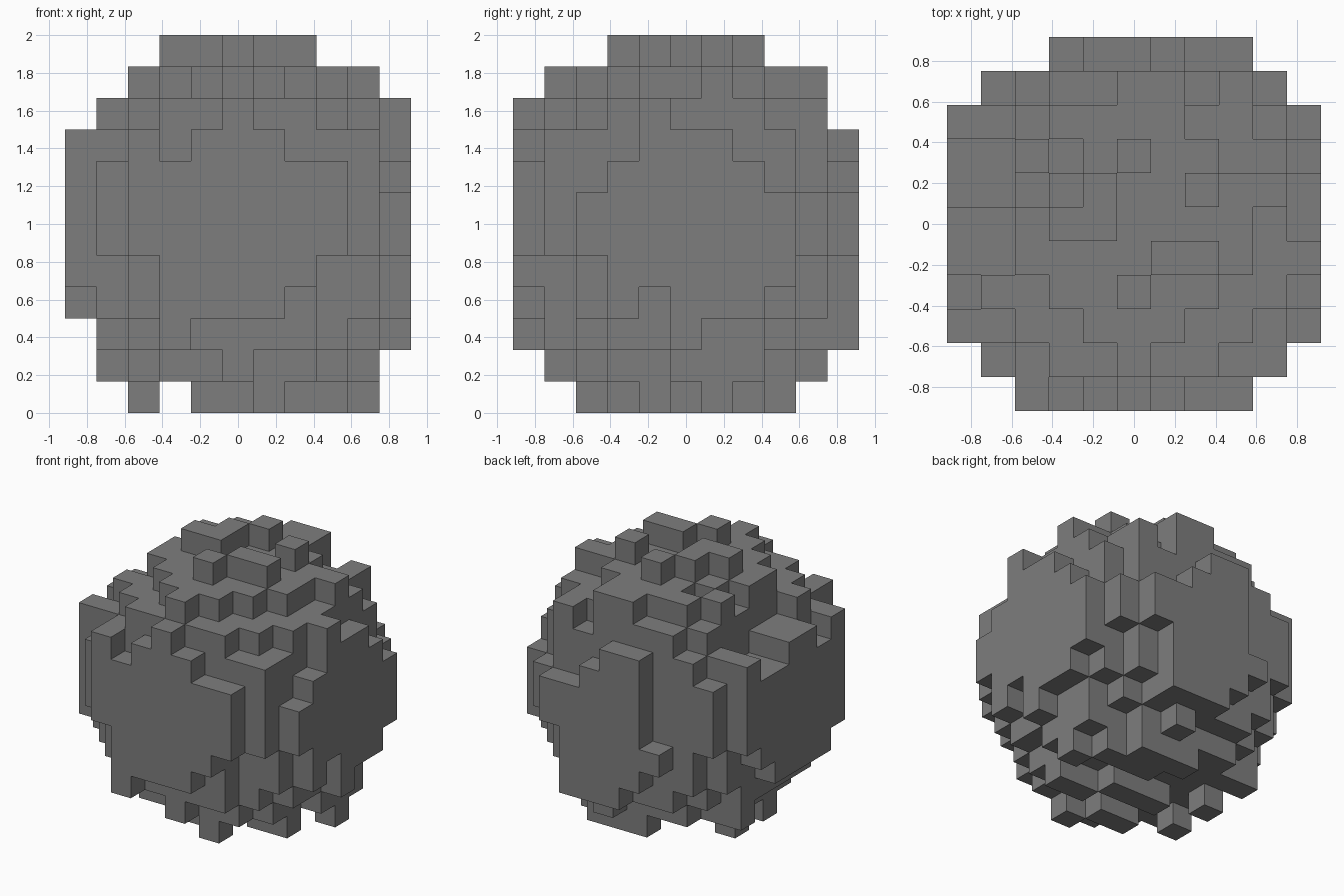
import bpy
import bmesh
from mathutils import Vector

cube = bpy.data.objects.get("Cube")
if cube:
    bpy.data.objects.remove(cube, do_unlink=True)

CELL = 1 / 6
MIDDLE = Vector((5, 5, 5.5))
cells = set()


def block(xs, ys, zs):
    """Cells of a block; each range is one index or an inclusive pair."""
    span = lambda r: range(r, r + 1) if isinstance(r, int) else range(r[0], r[1] + 1)
    return {(x, y, z) for x in span(xs) for y in span(ys) for z in span(zs)}


def fill(xs, ys, zs):
    cells.update(block(xs, ys, zs))


def carve(xs, ys, zs):
    cells.difference_update(block(xs, ys, zs))


# Round core
for cell in block((1, 9), (1, 9), (1, 9)):
    if (Vector(cell) - MIDDLE).length_squared < 33.5:
        cells.add(cell)

# Notches in the shoulders and the lower front edge
carve(1, (4, 8), 9)
carve(1, (6, 7), 8)
carve(7, 9, 9)
carve(8, 1, (3, 4))

# Front layer
for across, height in [
        ((2, 8), (5, 7)), (2, 8), ((4, 6), 8), (5, 9),
        ((3, 7), 4), ((3, 6), 3), (3, 2)]:
    fill(across, 0, height)

# Left layer
for across, height in [
        ((2, 8), (5, 6)), ((3, 7), 7), ((4, 6), 8), (4, 9),
        ((3, 8), 4), (3, 3), ((5, 7), 3), (5, 2)]:
    fill(10, across, height)

# Back layer
for across, height in [
        ((4, 8), (5, 6)), ((4, 6), 7), ((4, 5), 8),
        ((3, 7), 4), ((4, 7), 3), ((5, 7), 2)]:
    fill(across, 10, height)

# Right layer
for across, height in [
        ((2, 8), (5, 7)), (2, 8), ((4, 5), 8), (8, 8),
        ((2, 7), 4), ((3, 6), 3)]:
    fill(0, across, height)

# Corner columns
fill(9, 1, (5, 8))
fill(1, 9, (5, 7))
fill(9, 9, (5, 6))
fill(1, 1, (5, 7))
fill(2, 9, 8)
fill(8, 9, (8, 9))

# Upper plateau
for xs, ys in [
        (5, 1), ((4, 6), 2), ((3, 7), 3), ((2, 8), (4, 5)),
        ((3, 9), 6), ((4, 7), 7), (2, 7), ((3, 6), 8), ((5, 6), 9)]:
    fill(xs, ys, 10)

# Top bumps
for xs, y in [((3, 4), 5), (4, 6), (5, 3), ((6, 7), 4), (7, 6), (5, 7)]:
    fill(xs, y, 11)

# Bottom bumps
for xs, y in [
        (6, 2), ((4, 5), 3), ((7, 8), 4), (2, 4), ((4, 6), 5),
        (9, 6), (2, 6), ((6, 8), 7), ((5, 7), 8)]:
    fill(xs, y, (0, 1))
for x, y in [(1, 7), (5, 1), (6, 9), (9, 5), (9, 7)]:
    fill(x, y, 1)

# Outer skin of the filled cells
bm = bmesh.new()
corners = {}


def corner(point):
    key = tuple(round(c * 2) for c in point)
    if key not in corners:
        corners[key] = bm.verts.new((point - Vector((5, 5, -0.5))) * CELL)
    return corners[key]


axes = [Vector((1, 0, 0)), Vector((0, 1, 0)), Vector((0, 0, 1))]
for cell in sorted(cells):
    centre = Vector(cell)
    for a in range(3):
        for sign in (-1, 1):
            normal = axes[a] * sign
            if tuple(int(c) for c in centre + normal) in cells:
                continue
            u = axes[(a + 1) % 3] / 2
            v = axes[(a + 2) % 3] / 2 * sign
            base = centre + normal / 2
            bm.faces.new([corner(base + o) for o in (-u - v, u - v, u + v, v - u)])

mesh = bpy.data.meshes.new("blocky_boulder")
bm.to_mesh(mesh)
bm.free()
boulder = bpy.data.objects.new("blocky_boulder", mesh)
bpy.context.collection.objects.link(boulder)

# Stone colour
stone = bpy.data.materials.new("stone_grey")
stone.use_nodes = True
grey = (0.208, 0.208, 0.208, 1)
stone.diffuse_color = grey
stone.node_tree.nodes["Principled BSDF"].inputs["Base Color"].default_value = grey
mesh.materials.append(stone)
